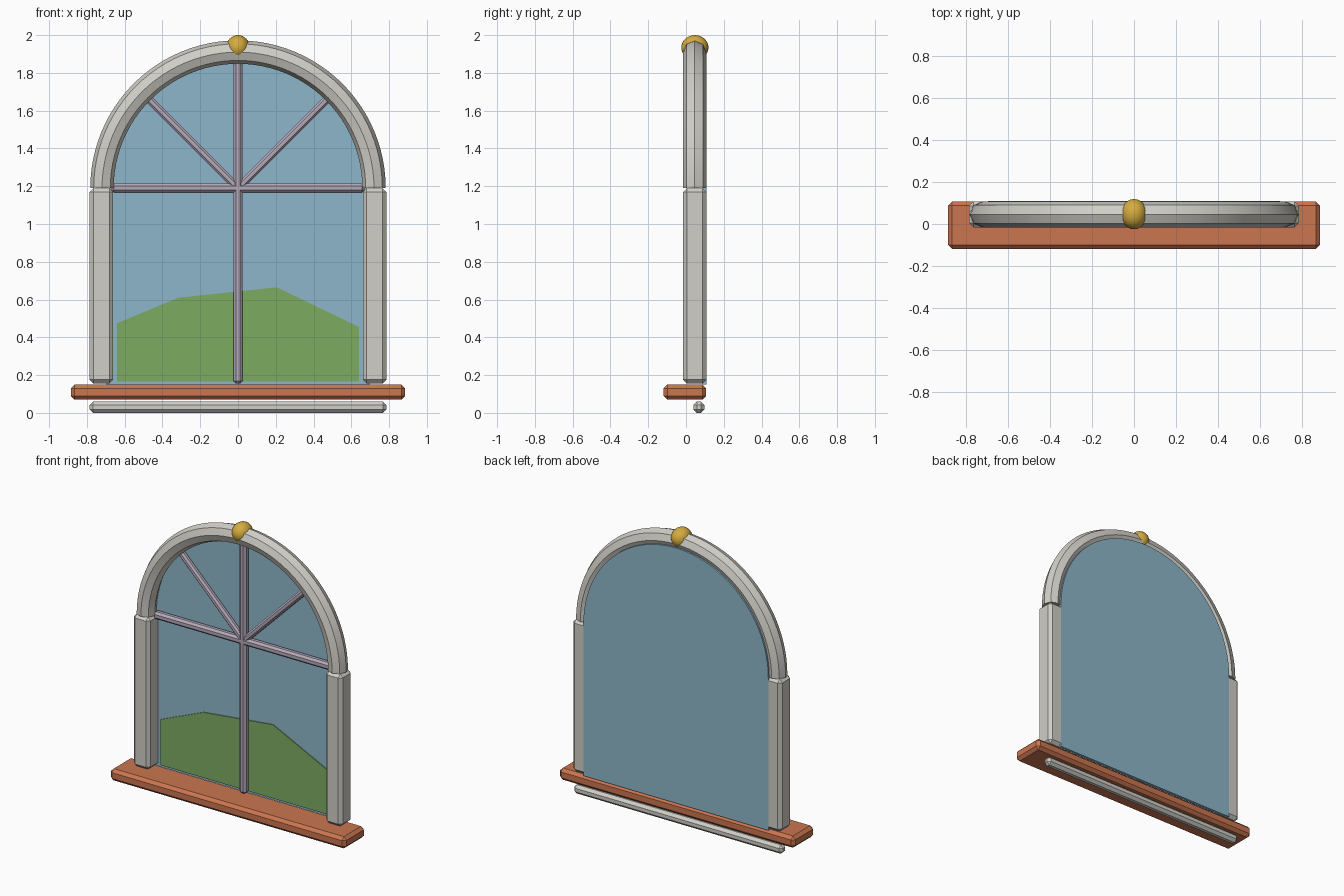
import bpy, bmesh, math
from mathutils import Vector

if "Cube" in bpy.data.objects:
    bpy.data.objects.remove(bpy.data.objects["Cube"], do_unlink=True)


def material(name, rgb):
    m = bpy.data.materials.new(name)
    m.use_nodes = True
    m.diffuse_color = (*rgb, 1)
    m.node_tree.nodes["Principled BSDF"].inputs["Base Color"].default_value = (*rgb, 1)
    return m


STONE = material("pale stone", (0.63, 0.62, 0.57))
CLAY = material("terracotta", (0.60, 0.18, 0.08))
GOLD = material("gold", (0.66, 0.41, 0.05))
GLASS = material("sky blue glass", (0.27, 0.47, 0.59))
GREEN = material("meadow green", (0.205, 0.41, 0.12))
MAUVE = material("mauve grey", (0.46, 0.40, 0.49))

SPRING = 1.19    # height where the arch starts
FRAME_Y = 0.046  # depth of the frame's middle line


def finish(name, bm, mat, smooth=False):
    bmesh.ops.recalc_face_normals(bm, faces=bm.faces)
    me = bpy.data.meshes.new(name)
    bm.to_mesh(me)
    bm.free()
    me.materials.append(mat)
    ob = bpy.data.objects.new(name, me)
    bpy.context.collection.objects.link(ob)
    if smooth:
        bpy.ops.object.select_all(action="DESELECT")
        ob.select_set(True)
        bpy.context.view_layer.objects.active = ob
        bpy.ops.object.shade_smooth_by_angle(angle=math.radians(30))
    return ob


def chamfered_box(name, size, centre, chamfer, mat, tilt=0):
    bm = bmesh.new()
    bmesh.ops.create_cube(bm, size=1)
    bmesh.ops.scale(bm, vec=size, verts=bm.verts)
    bmesh.ops.bevel(bm, geom=bm.edges[:], offset=chamfer, segments=1, affect="EDGES")
    ob = finish(name, bm, mat)
    ob.location = centre
    ob.rotation_euler.y = tilt
    return ob


def plate(name, outline, y_front, y_back, mat):
    # Extrude an upright x-z outline through the given depth
    bm = bmesh.new()
    face = bm.faces.new([bm.verts.new((x, y_front, z)) for x, z in outline])
    new = bmesh.ops.extrude_face_region(bm, geom=[face])["geom"]
    moved = [v for v in new if isinstance(v, bmesh.types.BMVert)]
    bmesh.ops.translate(bm, vec=(0, y_back - y_front, 0), verts=moved)
    return finish(name, bm, mat)


def half_ring(name, radius, tube, sides, steps, mat):
    # Sweep a polygon section over a half circle and cap both ends
    bm = bmesh.new()
    rings = []
    for i in range(steps + 1):
        a = math.pi * i / steps
        ring = []
        for k in range(sides):
            t = 2 * math.pi * k / sides
            r = radius + tube * math.cos(t)
            ring.append(bm.verts.new((r * math.cos(a), FRAME_Y + tube * math.sin(t),
                                      SPRING + r * math.sin(a))))
        rings.append(ring)
    for p, q in zip(rings, rings[1:]):
        for k in range(sides):
            n = (k + 1) % sides
            bm.faces.new((p[k], p[n], q[n], q[k]))
    bm.faces.new(rings[0])
    bm.faces.new(rings[-1])
    return finish(name, bm, mat, smooth=True)


# Sill and the apron rail under it
chamfered_box("sill", (1.77, 0.226, 0.08), (0, -0.006, 0.11), 0.02, CLAY)
chamfered_box("apron", (1.57, 0.058, 0.06), (0, 0.068, 0.03), 0.018, STONE)

# Frame: two posts and the arch
for side, label in ((-1, "right"), (1, "left")):
    chamfered_box(label + "_post", (0.125, 0.123, 1.035),
                  (side * 0.723, FRAME_Y, 0.672), 0.021, STONE)
half_ring("arch", 0.72, 0.062, 8, 48, STONE)

# Rounded keystone
bm = bmesh.new()
bmesh.ops.create_uvsphere(bm, u_segments=24, v_segments=16, radius=1)
bmesh.ops.scale(bm, vec=(0.062, 0.072, 0.066), verts=bm.verts)
bmesh.ops.translate(bm, vec=(0, FRAME_Y + 0.001, 1.934), verts=bm.verts)
finish("keystone", bm, GOLD, smooth=True)

# Arched pane
R = 0.695
pane = [(-R, 0.15), (R, 0.15)]
pane += [(R * math.cos(math.pi * i / 48), SPRING + R * math.sin(math.pi * i / 48))
         for i in range(49)]
plate("glass", pane, 0.088, 0.109, GLASS)

# Hill in front of the pane
plate("hill", [(-0.64, 0.165), (0.64, 0.165), (0.64, 0.455), (0.205, 0.665),
               (-0.315, 0.61), (-0.64, 0.475)], 0.081, 0.087, GREEN)

# Glazing bars
BAR_Y = 0.065
chamfered_box("upright_bar", (0.05, 0.05, 1.72), (0, BAR_Y, 1.015), 0.014, MAUVE)
chamfered_box("cross_bar", (1.34, 0.05, 0.05), (0, BAR_Y, SPRING), 0.014, MAUVE)
for side, label in ((-1, "right"), (1, "left")):
    tilt = side * math.radians(45)
    centre = Vector((math.sin(tilt), 0, math.cos(tilt))) * 0.335 + Vector((0, BAR_Y, SPRING))
    chamfered_box(label + "_fan_bar", (0.042, 0.042, 0.67), centre, 0.012, MAUVE, tilt)
